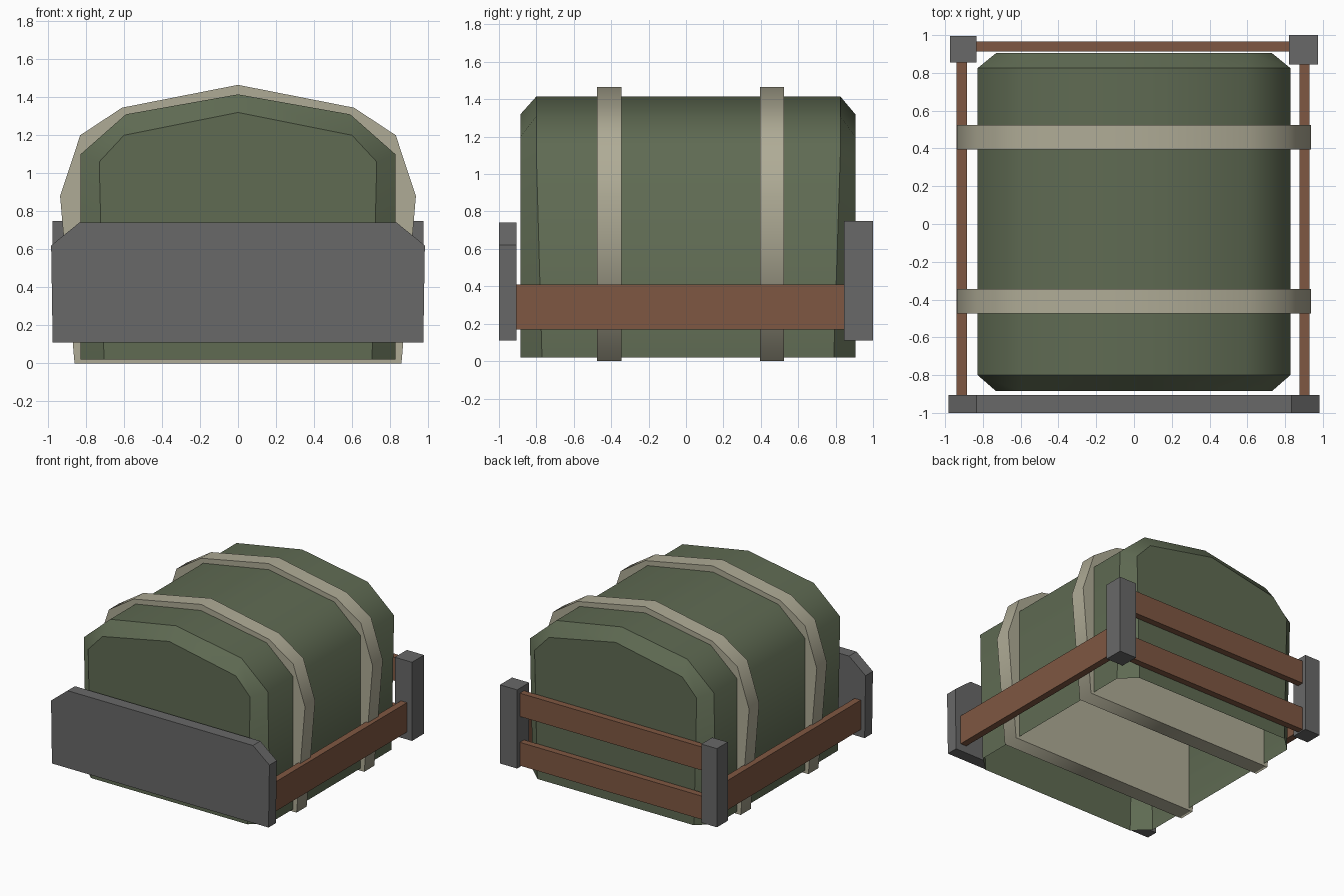
import bpy

if "Cube" in bpy.data.objects:
    bpy.data.objects.remove(bpy.data.objects["Cube"])


def material(name, rgb):
    m = bpy.data.materials.new(name)
    m.diffuse_color = (*rgb, 1)
    m.use_nodes = True
    m.node_tree.nodes["Principled BSDF"].inputs["Base Color"].default_value = m.diffuse_color
    return m


GREEN = material("olive canvas", (0.115, 0.146, 0.086))
BEIGE = material("beige strap", (0.43, 0.41, 0.305))
GREY = material("dark grey", (0.138, 0.138, 0.138))
BROWN = material("brown wood", (0.212, 0.096, 0.054))


def loft(name, rings, mat, closed=True, smooth=False):
    """Skin a row of equal-length outlines and cap both ends."""
    n = len(rings[0])
    verts = [p for ring in rings for p in ring]
    faces = []
    for r in range(len(rings) - 1):
        for i in range(n if closed else n - 1):
            j = (i + 1) % n
            faces.append((r * n + i, r * n + j, (r + 1) * n + j, (r + 1) * n + i))
    caps = [len(faces), len(faces) + 1]
    faces.append(tuple(reversed(range(n))))
    faces.append(tuple(range(len(verts) - n, len(verts))))
    me = bpy.data.meshes.new(name)
    me.from_pydata(verts, [], faces)
    me.materials.append(mat)
    ob = bpy.data.objects.new(name, me)
    bpy.context.collection.objects.link(ob)
    if smooth:
        for p in me.polygons:
            p.use_smooth = p.index not in caps
        # Outlines stay sharp, the lengthwise edges are smooth
        for e in me.edges:
            a, b = e.vertices
            e.use_edge_sharp = a // n == b // n
    return ob


def mirrored(half):
    """Right half of an outline, bottom to top centre, made whole (counterclockwise from front)."""
    return half + [(-x, z) for x, z in reversed(half[:-1])]


def at(outline, y, foot=0):
    """Place an outline at y; its two lowest end points lean by foot."""
    last = len(outline) - 1
    return [(x, y + (foot if i in (0, last) else 0), z)
            for i, (x, z) in enumerate(outline)]


def box(name, x0, x1, y0, y1, z0, z1, mat):
    o = [(x1, z0), (x1, z1), (x0, z1), (x0, z0)]
    return loft(name, [at(o, y0), at(o, y1)], mat)


# Canvas bundle: chamfered ends, open underneath
full = mirrored([(0.828, 0.02), (0.828, 1.10), (0.59, 1.31), (0, 1.415)])
end = mirrored([(0.705, 0.02), (0.73, 1.06), (0.60, 1.20), (0, 1.32)])
loft("bundle", [at(end, -0.885), at(full, -0.80, 0.03),
                at(full, 0.825, -0.035), at(end, 0.905)],
     GREEN, closed=False, smooth=True)

# Two straps, solid slices through the bundle
strap = mirrored([(0.86, 0.0), (0.936, 0.88), (0.83, 1.20), (0.61, 1.345), (0, 1.465)])
for i, y in enumerate((-0.41, 0.46)):
    loft(f"strap_{i + 1}", [at(strap, y - 0.065), at(strap, y + 0.065)],
         BEIGE, smooth=True)

# Front board with clipped upper corners
half = [(0.975, 0.11), (0.983, 0.62), (0.835, 0.74)]
board = half + [(-x, z) for x, z in reversed(half)]
loft("front_board", [at(board, -1.0), at(board, -0.905)], GREY)

# Back corner posts
box("back_post_right", 0.82, 0.975, 0.845, 1.0, 0.11, 0.75, GREY)
box("back_post_left", -0.975, -0.835, 0.855, 0.995, 0.11, 0.75, GREY)

# Wooden rails
box("side_rail_right", 0.875, 0.93, -0.91, 0.85, 0.17, 0.41, BROWN)
box("side_rail_left", -0.94, -0.885, -0.91, 0.86, 0.17, 0.41, BROWN)
for name, z in (("lower", 0.12), ("upper", 0.52)):
    box(f"back_rail_{name}", -0.84, 0.825, 0.912, 0.965, z, z + 0.19, BROWN)
